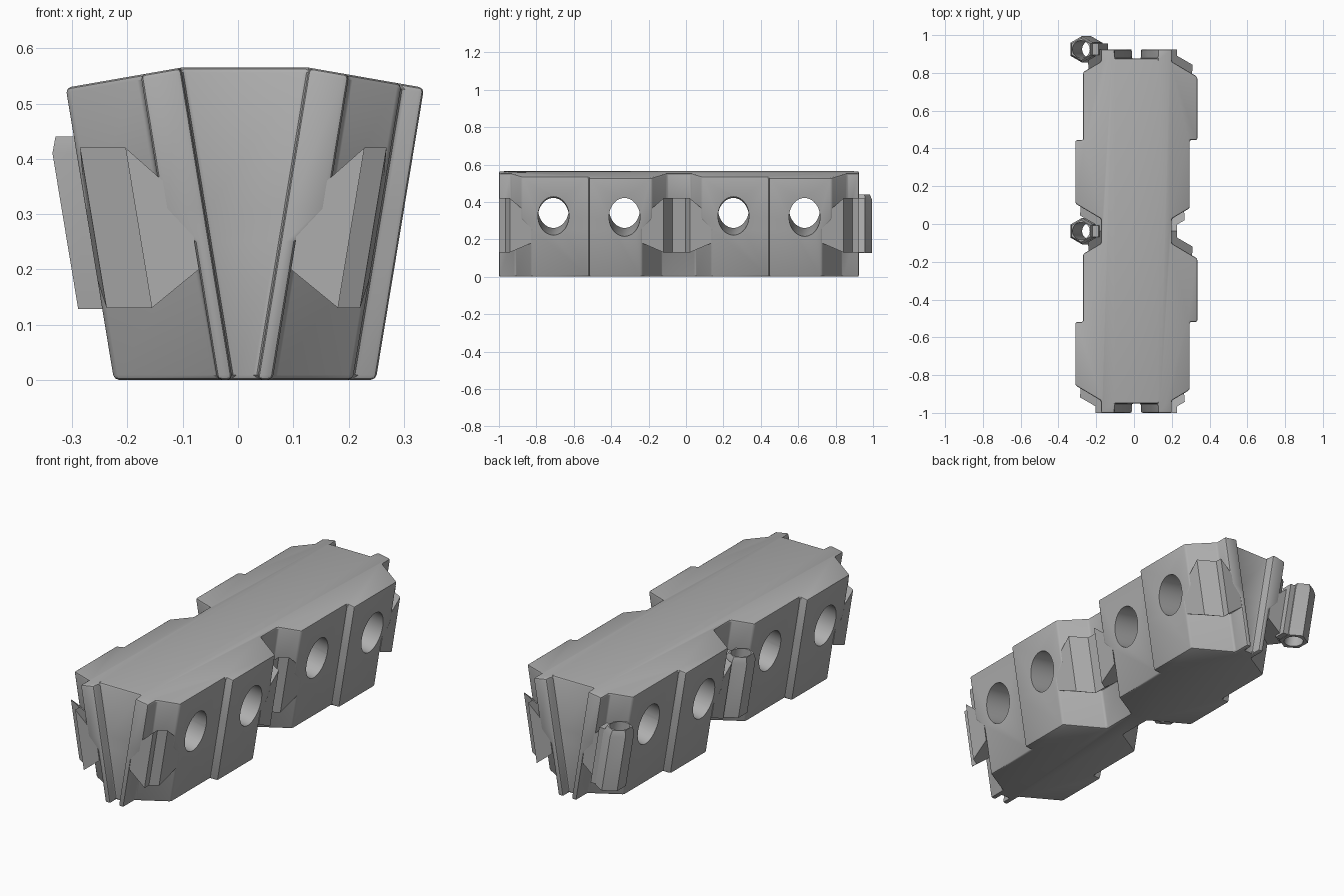
import bpy, bmesh, math
from mathutils import Matrix, Vector

cube = bpy.data.objects.get("Cube")
if cube:
    bpy.data.objects.remove(cube, do_unlink=True)

grey = bpy.data.materials.new("plain grey")
grey.use_nodes = True
colour = (0.42, 0.42, 0.42, 1)
grey.diffuse_color = colour
grey.node_tree.nodes["Principled BSDF"].inputs["Base Color"].default_value = colour

CX, CY = 0.0125, -0.0375       # middle of the body
PITCH = 0.9625                 # length of one module
H = PITCH / 2
LEAN = 0.165                   # outward lean of the flanks
NARROW, WIDE = 0.195, 0.237    # flank half widths at the floor
RIB = 0.0225                   # inner edge of the end ribs
TAN = math.tan(math.radians(30))
LOW = (0.05, 0.09)             # rib edge and chamfer start, lower part
HIGH = (0.0975, 0.065)         # the same, upper part


def place(d, y, z):
    """Point at signed half width d on the leaning body."""
    return Vector((CX + d + math.copysign(LEAN * z, d), CY + y, z))


def add_object(name, bm):
    bmesh.ops.recalc_face_normals(bm, faces=bm.faces[:])
    mesh = bpy.data.meshes.new(name)
    bm.to_mesh(mesh)
    bm.free()
    mesh.materials.append(grey)
    obj = bpy.data.objects.new(name, mesh)
    bpy.context.collection.objects.link(obj)
    return obj


def loft(name, rings, cap_top=True, top_groups=()):
    bm = bmesh.new()
    rows = [[bm.verts.new(p) for p in ring] for ring in rings]
    n = len(rows[0])
    for a, b in zip(rows, rows[1:]):
        for i in range(n):
            j = (i + 1) % n
            bm.faces.new((a[i], a[j], b[j], b[i]))
    bm.faces.new(rows[0][::-1])
    if cap_top:
        bm.faces.new(rows[-1])
    for group in top_groups:
        bm.faces.new([rows[-1][i] for i in group])
    return add_object(name, bm)


def cut(obj, cutter):
    mod = obj.modifiers.new("cut", "BOOLEAN")
    mod.object = cutter
    mod.solver = "EXACT"
    cutter.hide_render = True
    cutter.hide_viewport = False
    cutter.display_type = "WIRE"


def finish(obj, cutters=()):
    """Apply modifiers, drop cutters, smooth the round parts."""
    bpy.ops.object.select_all(action="DESELECT")
    obj.select_set(True)
    bpy.context.view_layer.objects.active = obj
    for mod in list(obj.modifiers):
        bpy.ops.object.modifier_apply(modifier=mod.name)
    for c in cutters:
        bpy.data.objects.remove(c, do_unlink=True)
    bpy.ops.object.shade_smooth_by_angle(angle=math.radians(30))


def outline(rib, start):
    """Plan of the body; the second half is the first turned by half a turn."""
    side = [(RIB, -PITCH + 0.05), (RIB, -PITCH), (rib, -PITCH)]
    for c in (-H, H):
        near = H - start - (NARROW - rib) * TAN
        far = H - start - (WIDE - rib) * TAN
        side += [(rib, c - H + start), (NARROW, c - near), (NARROW, c),
                 (WIDE, c), (WIDE, c + far), (rib, c + H - start)]
    side += [(rib, PITCH), (RIB, PITCH), (RIB, PITCH - 0.05)]
    return side + [(-d, -y) for d, y in side]


# Body: two joined modules with a ridge-shaped top
low, high = outline(*LOW), outline(*HIGH)
rings = [[place(d, y, z) for d, y in plan]
         for plan, z in ((low, 0), (low, 0.25), (high, 0.31))]
rings.append([place(d, y, 0.565 - 0.17 * (abs(d) - RIB)) for d, y in high])
half = len(low) // 2
body = loft("body", rings, False,
            [range(half), range(half, 2 * half), (0, half - 1, half, 2 * half - 1)])
bevel = body.modifiers.new("rounded edges", "BEVEL")
bevel.width = 0.009
bevel.segments = 2
bevel.limit_method = "ANGLE"
bevel.angle_limit = math.radians(35)

# Oval bores, square to each flank and meeting in the middle
tilt = math.atan(LEAN)
cutters = []
for s in (1, -1):
    bm = bmesh.new()
    for c in (-H, H):
        for off in (-0.19, 0.19):
            axis = Vector((s * math.cos(tilt), 0, -math.sin(tilt)))
            centre = Vector((CX + s * 0.25, CY + c + off, 0.325)) - axis * 0.05
            turn = Matrix.Rotation(s * (math.pi / 2 + tilt), 4, "Y")
            size = Matrix.Diagonal((0.104, 0.083, 1, 1))
            bmesh.ops.create_cone(bm, cap_ends=True, segments=40, radius1=1,
                                  radius2=1, depth=0.44,
                                  matrix=Matrix.Translation(centre) @ turn @ size)
    bore = add_object("bore_cutter", bm)
    cut(body, bore)
    cutters.append(bore)
finish(body, cutters)

# Undercut corner claws that form the sockets
for c, module in ((-H, "front"), (H, "back")):
    for s in (1, -1):
        for e in (1, -1):
            D = WIDE if s * e > 0 else NARROW
            rib, start = LOW
            corner = start + (D - rib) * TAN
            lip = 0.147
            tip = D - 0.008
            # half width, depth from the module end, bottom and top heights
            pts = [(rib, 0.001, 0.2, 0.32), (lip, 0, 0.13, 0.42),
                   (lip, 0.035, 0.13, 0.42),
                   (tip, 0.035 + (tip - lip) * TAN, 0.13, 0.42),
                   (D, corner, 0.18, 0.32), (rib, start, 0.2, 0.32)]
            ring = [[place(s * d, c + e * (H - t), (zb, zt)[k])
                     for d, t, zb, zt in pts] for k in (0, 1)]
            loft(f"{module}_socket_claw", ring)


def disc(y, z, radius, sides):
    turn = math.pi / 2
    return [place(-0.22, y, z) + Vector((radius * math.cos(turn + i * math.tau / sides),
                                         radius * math.sin(turn + i * math.tau / sides), 0))
            for i in range(sides)]


# Hexagonal hinge tubes on the right flank, each with a short web
for y, spot in ((0, "middle"), (PITCH, "back")):
    tube = loft(f"{spot}_hinge_tube",
                [disc(y, z, r, 6) for z, r in ((0.128, 0.07), (0.41, 0.07), (0.44, 0.058))])
    hole = loft("tube_cutter", [disc(y, z, 0.046, 32) for z in (0.05, 0.5)])
    cut(tube, hole)
    finish(tube, [hole])
    web = [(-0.13, y - 0.03), (-0.17, y - 0.03), (-0.17, y + 0.03), (-0.13, y + 0.03)]
    loft(f"{spot}_hinge_web", [[place(d, v, z) for d, v in web] for z in (0.13, 0.42)])
